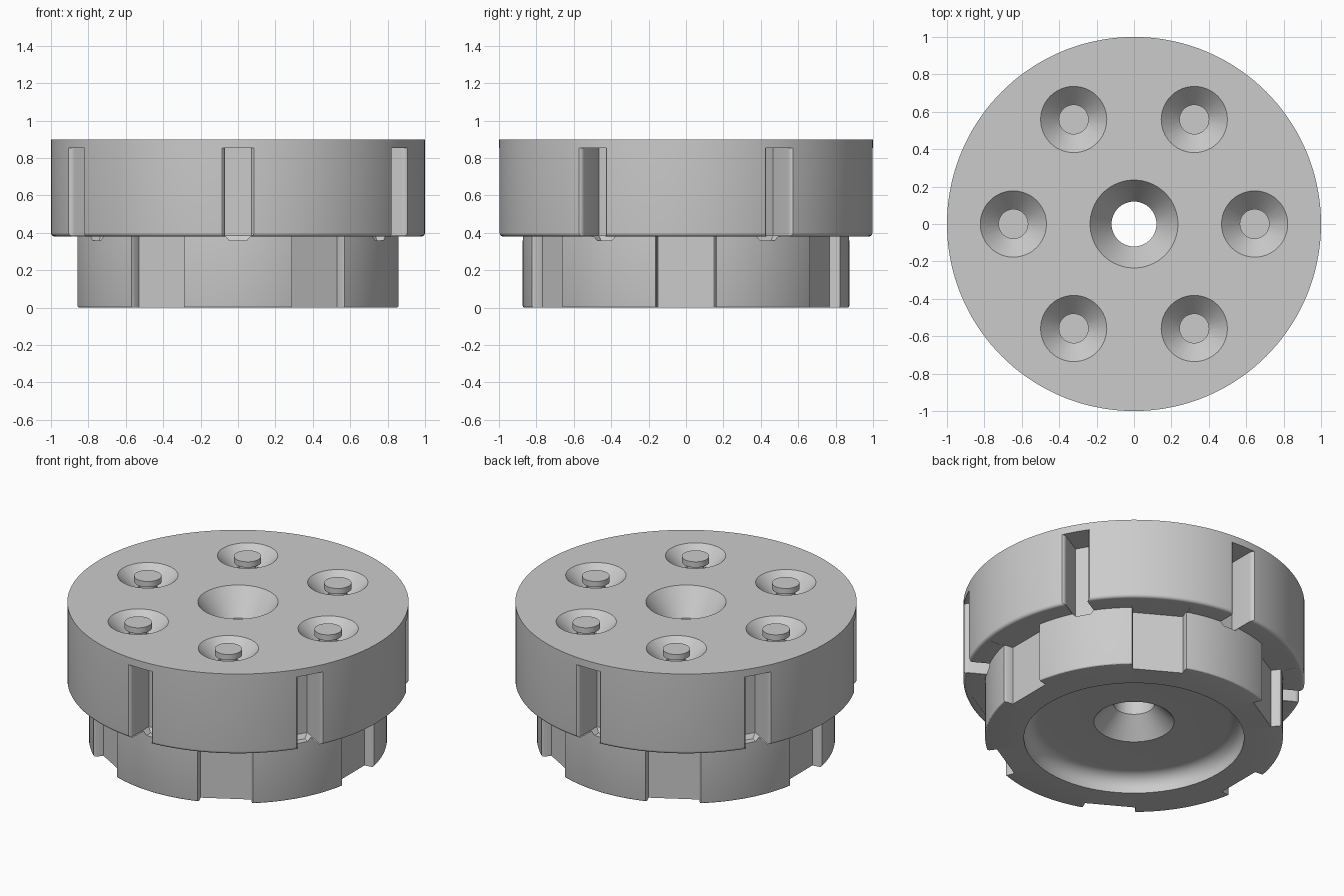
import bpy, bmesh, math
from mathutils import Matrix, Vector

old = bpy.data.objects.get("Cube")
if old:
    bpy.data.objects.remove(old, do_unlink=True)

grey = bpy.data.materials.new("plain_grey")
grey.use_nodes = True
grey.diffuse_color = (0.6, 0.6, 0.6, 1)
grey.node_tree.nodes["Principled BSDF"].inputs["Base Color"].default_value = (0.6, 0.6, 0.6, 1)


def lathe(bm, profile, centre=(0, 0), steps=48, closed=False):
    """Spin (radius, z) points about a vertical axis; open profiles get end caps."""
    rings = []
    for r, z in profile:
        ring = []
        for i in range(steps):
            a = math.tau * i / steps
            ring.append(bm.verts.new((centre[0] + r * math.cos(a), centre[1] + r * math.sin(a), z)))
        rings.append(ring)
    pairs = list(zip(rings, rings[1:]))
    if closed:
        pairs.append((rings[-1], rings[0]))
    else:
        bm.faces.new(rings[0])
        bm.faces.new(rings[-1])
    for a, b in pairs:
        for i in range(steps):
            j = (i + 1) % steps
            bm.faces.new((a[i], a[j], b[j], b[i]))


def loft(bm, layers, angle):
    """Join stacked (outline, z) layers into a solid, turned to face an angle."""
    turn = Matrix.Rotation(angle, 3, 'Z')
    rings = [[bm.verts.new(turn @ Vector((u, v, z))) for u, v in outline] for outline, z in layers]
    bm.faces.new(rings[0])
    bm.faces.new(rings[-1])
    n = len(rings[0])
    for a, b in zip(rings, rings[1:]):
        for i in range(n):
            j = (i + 1) % n
            bm.faces.new((a[i], a[j], b[j], b[i]))


def finish(bm, name):
    bmesh.ops.recalc_face_normals(bm, faces=bm.faces)
    mesh = bpy.data.meshes.new(name)
    bm.to_mesh(mesh)
    bm.free()
    obj = bpy.data.objects.new(name, mesh)
    bpy.context.collection.objects.link(obj)
    mesh.materials.append(grey)
    return obj


def arc(cx, cz, r, start, end, n=6):
    return [(cx + r * math.cos(math.radians(start + (end - start) * i / n)),
             cz + r * math.sin(math.radians(start + (end - start) * i / n))) for i in range(n + 1)]


def mirrored(side):
    """Outline symmetrical about the radial direction."""
    return side + [(u, -v) for u, v in reversed(side)]


def slot_outline(half, floor):
    mouth = [(u, v + half - 0.07) for u, v in reversed(arc(0.97, 0.1, 0.03, -10, -90, 5))]
    return mirrored([(floor, half)] + mouth + [(1.1, half + 0.03)])


# Stepped wheel: wide upper disc, narrower lower disc, dished underside
profile = [(0.12, 0.74), (0.235, 0.9), (1, 0.9)]
profile += arc(0.98, 0.4, 0.02, 0, -90)
profile += [(0.873, 0.38)] + arc(0.863, 0.01, 0.01, 0, -90, 3)
profile += [(0.645, 0)] + arc(0.56, 0.025, 0.085, 0, 90, 8)
profile += [(0.235, 0.11), (0.12, 0.23)]
bm = bmesh.new()
lathe(bm, profile, steps=144, closed=True)
wheel = finish(bm, "wheel_body")

# Cutters: rim slots, lower notches and countersunk holes
bm = bmesh.new()
notch = mirrored([(0.8, 0.15), (0.845, 0.155), (0.875, 0.172), (0.95, 0.172)])
centres = []
for k in range(6):
    a = math.radians(60 * k)
    wide = slot_outline(0.07, 0.81)
    loft(bm, [(slot_outline(0.045, 0.83), 0.358), (wide, 0.385), (wide, 0.853)], a + math.pi / 6)
    loft(bm, [(notch, -0.1), (notch, 0.381)], a)
    c = (0.645 * math.cos(a), 0.645 * math.sin(a))
    centres.append(c)
    lathe(bm, [(0.08, 0.74), (0.08, 0.8), (0.177, 0.9), (0.196, 0.92)], c)
cutter = finish(bm, "cutter")
cutter.hide_render = True

cut = wheel.modifiers.new("cut", 'BOOLEAN')
cut.operation = 'DIFFERENCE'
cut.solver = 'EXACT'
cut.object = cutter
bpy.context.view_layer.objects.active = wheel
bpy.ops.object.modifier_apply(modifier=cut.name)
bpy.data.objects.remove(cutter, do_unlink=True)

# Pins with flat heads standing in the countersunk holes
bm = bmesh.new()
for c in centres:
    lathe(bm, [(0.05, 0.73), (0.05, 0.86), (0.08, 0.86), (0.08, 0.897)], c)
pins = finish(bm, "pin_heads")

bpy.ops.object.select_all(action='DESELECT')
for obj in (wheel, pins):
    obj.select_set(True)
bpy.ops.object.shade_smooth_by_angle(angle=math.radians(28))
